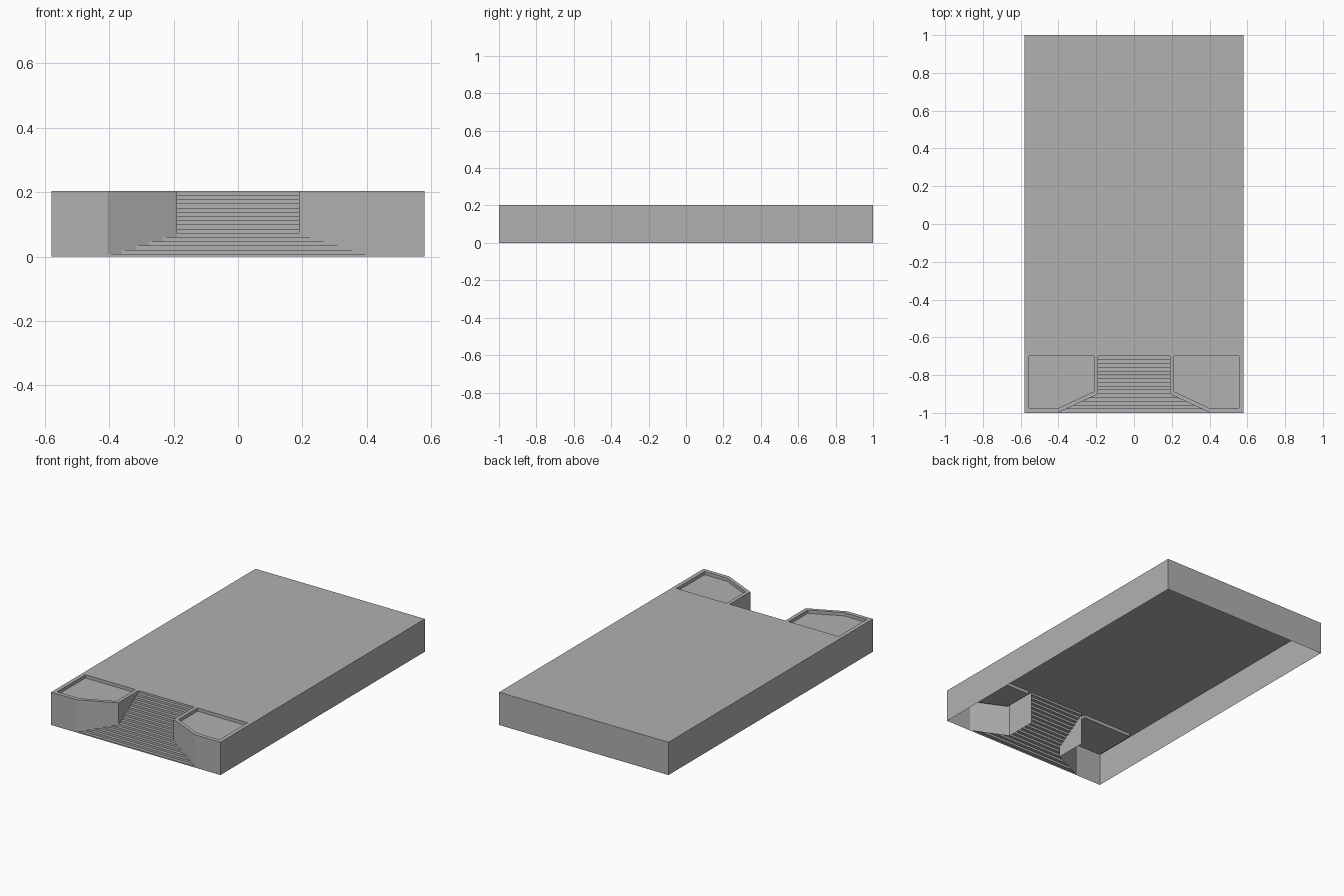
import bpy

cube = bpy.data.objects.get("Cube")
if cube:
    bpy.data.objects.remove(cube, do_unlink=True)

stone = bpy.data.materials.new("stone_grey")
stone.use_nodes = True
stone.diffuse_color = (0.44, 0.44, 0.44, 1)
stone.node_tree.nodes["Principled BSDF"].inputs["Base Color"].default_value = stone.diffuse_color

HX, FRONT, BACK, TOP = 0.58, -1.0, 1.0, 0.203   # overall block
STAIR_TOP, BEND = -0.7, -0.9                    # stair head and flare start
INNER, FLARE = 0.19, 0.405                      # stair half widths
BASIN_FLOOR = TOP - 0.02
STEPS = 15


def make(name, faces):
    """Build a flat-shaded sheet object from a list of polygons."""
    verts, polys = [], []
    for face in faces:
        polys.append(range(len(verts), len(verts) + len(face)))
        verts.extend(face)
    mesh = bpy.data.meshes.new(name)
    mesh.from_pydata(verts, [], [list(p) for p in polys])
    mesh.materials.append(stone)
    obj = bpy.data.objects.new(name, mesh)
    bpy.context.collection.objects.link(obj)


def at(points, z):
    return [(x, y, z) for x, y in points]


def wall(a, b, low, high):
    return [(*a, low), (*b, low), (*b, high), (*a, high)]


# Deck and the plain rear part of the block
deck = [(-HX, STAIR_TOP), (HX, STAIR_TOP), (HX, BACK), (-HX, BACK)]
make("deck", [at(deck, TOP)])
make("rear_walls", [wall(deck[i], deck[(i + 1) % 4], 0, TOP) for i in (1, 2, 3)])

# Front bastions, each with a sunken basin
outer = [(HX, STAIR_TOP), (INNER, STAIR_TOP), (INNER, BEND), (FLARE, FRONT), (HX, FRONT)]
inner = [(0.555, STAIR_TOP), (0.213, STAIR_TOP), (0.213, -0.887),
         (0.4, -0.975), (0.555, -0.975)]


def mirrored(points, sign):
    """Mirror in x, keeping counter-clockwise order and the back edge first."""
    if sign > 0:
        return points
    flipped = [(-x, y) for x, y in points]
    return [flipped[1], flipped[0]] + flipped[:1:-1]


for side, sign in (("left", 1), ("right", -1)):
    o, n = mirrored(outer, sign), mirrored(inner, sign)
    edges = [(i, (i + 1) % 5) for i in range(5)]
    make(side + "_bastion_walls", [wall(o[i], o[j], 0, TOP) for i, j in edges[1:]])
    make(side + "_bastion_rim", [at([o[i], o[j], n[j], n[i]], TOP) for i, j in edges[1:]])
    basin = [wall(n[j], n[i], BASIN_FLOOR, TOP) for i, j in edges]
    make(side + "_basin", basin + [at(n, BASIN_FLOOR)])

# Staircase: a stepped ribbon that widens below the bend
first, rise = 0.008, (TOP - 0.008) / STEPS
run = (STAIR_TOP - FRONT) / STEPS
profile = [(FRONT, 0)]
for k in range(STEPS + 1):
    y, z = FRONT + k * run, first + k * rise
    profile.append((y, z))
    if k < STEPS:
        profile.append((y + run, z))


def half_width(y):
    return INNER + (FLARE - INNER) * max(0, (BEND - y) / (BEND - FRONT))


stairs = []
for (y0, z0), (y1, z1) in zip(profile, profile[1:]):
    w0, w1 = half_width(y0), half_width(y1)
    stairs.append([(-w0, y0, z0), (w0, y0, z0), (w1, y1, z1), (-w1, y1, z1)])
make("stairs", stairs)
